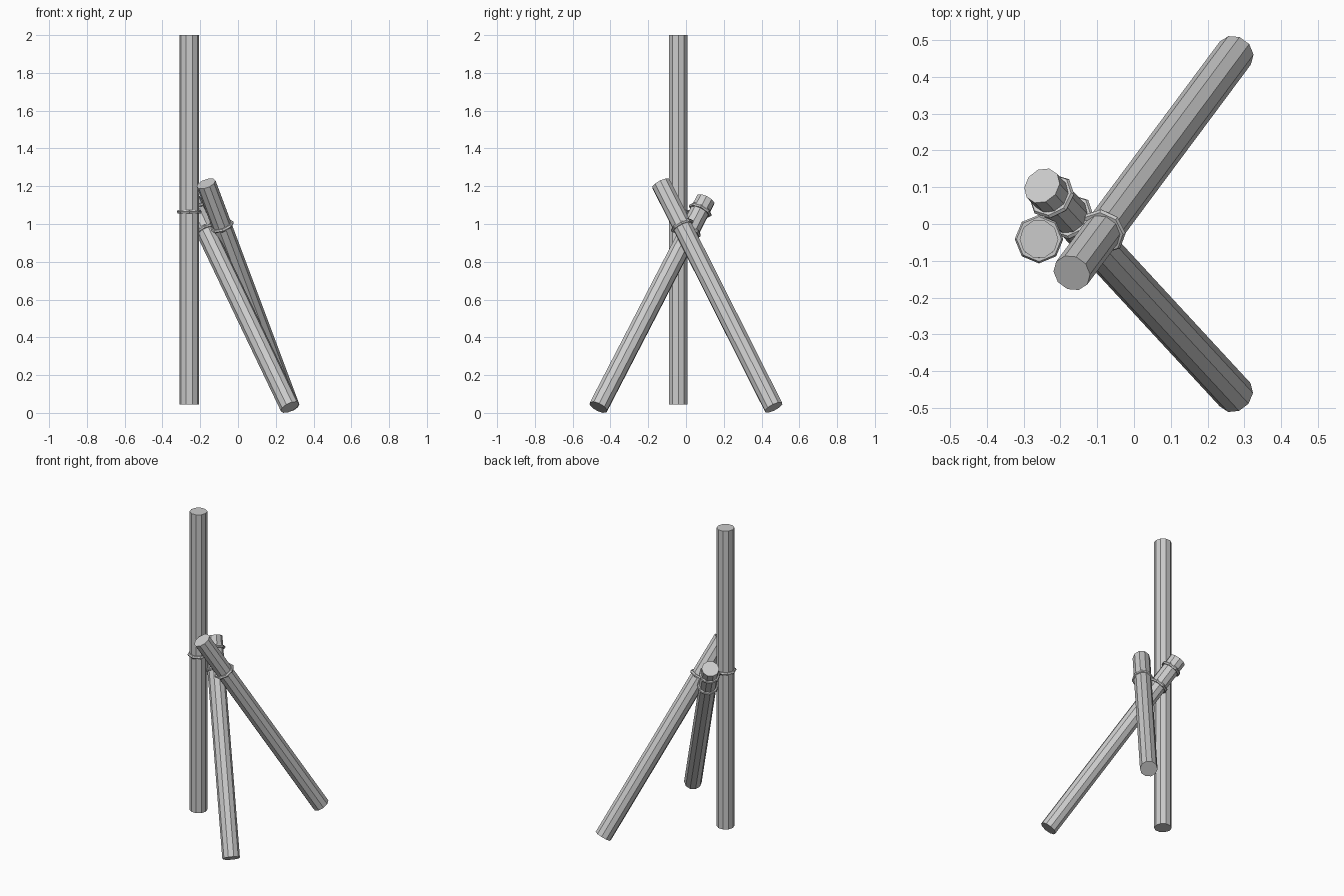
import bpy
from mathutils import Vector

if "Cube" in bpy.data.objects:
    bpy.data.objects.remove(bpy.data.objects["Cube"])

UP = Vector((0, 0, 1))


def rotation(a, b):
    return UP.rotation_difference(b - a).to_euler()


def pole(name, a, b, radius=0.0525):
    """Ten-sided straight pole from a to b, one corner facing x."""
    bpy.ops.mesh.primitive_cylinder_add(
        vertices=10, radius=radius, depth=(b - a).length, location=(a + b) / 2)
    ob = bpy.context.object
    ob.name = name
    # turn the corners onto the x axis before tilting
    ob.rotation_euler = (0, 0, 1.5707963)
    bpy.ops.object.transform_apply(location=False, rotation=True, scale=False)
    ob.rotation_euler = rotation(a, b)


def binding(name, a, b, t):
    """Eight-sided wire ring around the pole a-b at fraction t."""
    bpy.ops.mesh.primitive_torus_add(
        major_segments=8, minor_segments=6, major_radius=0.056,
        minor_radius=0.010, location=a.lerp(b, t), rotation=rotation(a, b))
    bpy.context.object.name = name


# name, foot, top, ring positions along the pole
parts = [
    ("upright_pole", (-0.258, -0.041, 0.045), (-0.258, -0.041, 2.0), [0.522]),
    ("back_leg", (0.275, 0.464, 0.029), (-0.169, -0.133, 1.214), [0.811]),
    ("front_leg", (0.275, -0.464, 0.030), (-0.250, 0.104, 1.128), [0.85, 0.949]),
]

for name, foot, top, rings in parts:
    a, b = Vector(foot), Vector(top)
    pole(name, a, b)
    for i, t in enumerate(rings):
        binding(f"{name}_binding_{i + 1}", a, b, t)
